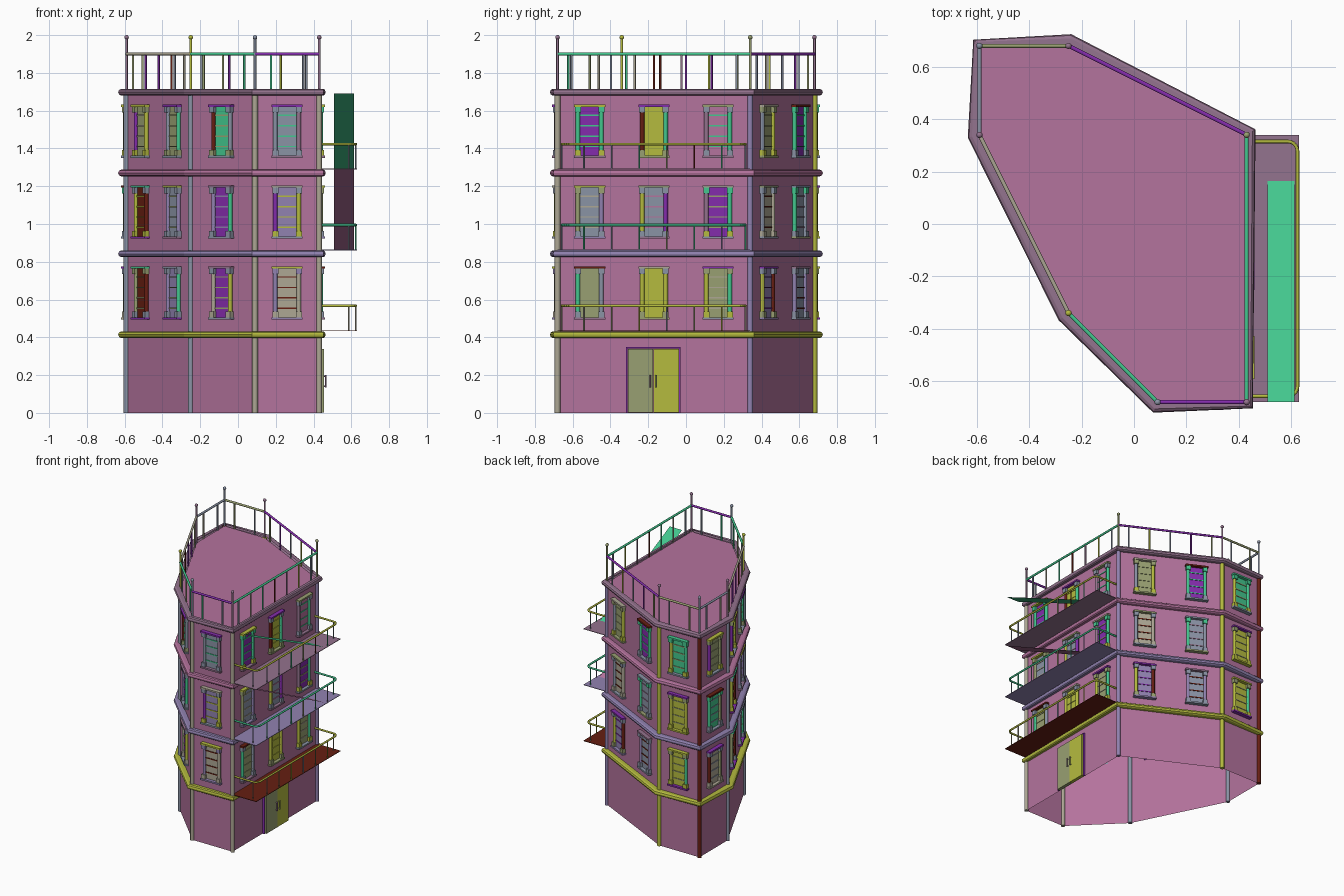
import bpy, bmesh, math
from mathutils import Vector, Matrix

cube = bpy.data.objects.get("Cube")
if cube:
    bpy.data.objects.remove(cube)

# Palette: one letter per colour
PALETTE = {"P": ("wall pink", "B4739D"), "Y": ("olive yellow", "B5BB3F"), "L": ("lavender", "9182B0"),
           "B": ("beige", "ADA794"), "S": ("sage", "99A072"), "G": ("green", "43C78E"),
           "V": ("violet", "842CAC"), "R": ("dark brown", "661E12"), "T": ("slate", "8A93A5"),
           "M": ("mauve", "94738E")}
KEYS = "".join(PALETTE)


def linear(c):
    return c / 12.92 if c <= 0.04045 else ((c + 0.055) / 1.055) ** 2.4


def make_material(name, code):
    rgb = [linear(b / 255) for b in bytes.fromhex(code)]
    mat = bpy.data.materials.new(name)
    mat.use_nodes = True
    mat.diffuse_color = (*rgb, 1)
    mat.node_tree.nodes["Principled BSDF"].inputs["Base Color"].default_value = (*rgb, 1)
    return mat


MATERIALS = [make_material(*v) for v in PALETTE.values()]


class Part:
    """Collects coloured primitives into one named object."""

    def __init__(self, name, frame=None):
        self.name, self.bm, self.frame = name, bmesh.new(), frame or Matrix()

    def paint(self, verts, key):
        for f in {f for v in verts for f in v.link_faces}:
            f.material_index = KEYS.index(key)

    def box(self, centre, size, key):
        m = self.frame @ Matrix.Translation(centre) @ Matrix.Diagonal((*size, 1))
        self.paint(bmesh.ops.create_cube(self.bm, size=1, matrix=m)["verts"], key)

    def rod(self, a, b, r, key, sides=10):
        a, b = self.frame @ Vector(a), self.frame @ Vector(b)
        turn = (b - a).to_track_quat("Z", "Y").to_matrix().to_4x4()
        m = Matrix.Translation((a + b) / 2) @ turn
        self.paint(bmesh.ops.create_cone(self.bm, cap_ends=True, segments=sides, radius1=r, radius2=r,
                                         depth=(b - a).length, matrix=m)["verts"], key)

    def ball(self, p, r, key):
        self.paint(bmesh.ops.create_uvsphere(self.bm, u_segments=12, v_segments=8, radius=r,
                                             matrix=Matrix.Translation(p))["verts"], key)

    def face(self, points, key):
        f = self.bm.faces.new([self.bm.verts.new(p) for p in points])
        f.material_index = KEYS.index(key)

    def finish(self, smooth=True):
        mesh = bpy.data.meshes.new(self.name)
        bmesh.ops.remove_doubles(self.bm, verts=self.bm.verts, dist=1e-5)
        self.bm.to_mesh(mesh)
        self.bm.free()
        for m in MATERIALS:
            mesh.materials.append(m)
        obj = bpy.data.objects.new(self.name, mesh)
        bpy.context.collection.objects.link(obj)
        if smooth:
            obj.select_set(True)
            bpy.context.view_layer.objects.active = obj


bpy.ops.object.select_all(action="DESELECT")

# Footprint, counter-clockwise, starting at the front right corner
CORNERS = [Vector((x, y, 0)) for x, y in [(.43, -.68), (.43, .34), (-.25, .68), (-.59, .68),
                                          (-.59, .34), (-.25, -.34), (.09, -.68)]]
EDGES = [(CORNERS[i], CORNERS[(i + 1) % 7]) for i in range(7)]
NORMALS = [Vector((b.y - a.y, a.x - b.x, 0)).normalized() for a, b in EDGES]
ROOF, STOREY, FIRST = 1.7, .428, .414


def up(p, z):
    return Vector((p.x, p.y, z))


# Walls and roof
walls = Part("walls")
for a, b in EDGES:
    walls.face([a, b, up(b, ROOF), up(a, ROOF)], "P")
walls.face([up(c, ROOF) for c in CORNERS], "P")
walls.finish(smooth=False)

# Corner columns
for i, (c, key) in enumerate(zip(CORNERS, "BLYRTTB")):
    column = Part(f"corner_column_{i + 1}")
    column.rod(c, up(c, ROOF), .015, key, 12)
    column.finish()

# Cornice bands
PROFILE = [(0, -.018), (.03, -.018), (.042, -.012), (.047, 0), (.042, .012), (.03, .018), (0, .018)]
for level, key in enumerate("YLPM"):
    z = FIRST + level * STOREY
    band = Part(f"cornice_{level + 1}")
    for i in range(7):
        j = (i + 1) % 7
        out_i, out_j = (NORMALS[i - 1] + NORMALS[i]) / 2, (NORMALS[i] + NORMALS[j]) / 2
        for (r0, h0), (r1, h1) in zip(PROFILE, PROFILE[1:]):
            band.face([up(CORNERS[i] + out_i * r0, z + h0), up(CORNERS[j] + out_j * r0, z + h0),
                       up(CORNERS[j] + out_j * r1, z + h1), up(CORNERS[i] + out_i * r1, z + h1)], key)
    band.finish(smooth=False)


# Windows: local x along the wall, y outward, z up
def window(name, origin, along, normal, colours):
    pane, slat, head, sill, left, right, top_block, low_block = colours
    frame = Matrix.Translation(origin) @ Matrix((along, normal, (0, 0, 1))).transposed().to_4x4()
    w = Part(name, frame)
    w.box((0, .002, .22), (.11, .008, .27), pane)
    for k in range(4):
        w.box((0, .006, .14 + k * .055), (.1, .008, .007), slat)
    w.box((0, .013, .356), (.165, .034, .012), head)
    w.box((0, .013, .086), (.165, .034, .012), sill)
    for x, jamb in ((-.062, left), (.062, right)):
        w.rod((x, .008, .09), (x, .008, .355), .012, jamb, 8)
        w.box((x, .01, .335), (.032, .03, .03), top_block)
        w.box((x, .01, .107), (.032, .03, .03), low_block)
    w.finish()


# Colours per wall and storey: pane, slat, head, sill, left jamb, right jamb, upper block, lower block
WINDOWS = {
    "right": ["SSRMGTTT YYBSYYTS SBVTYGSY", "TBYLSLST TPSMYVTT VSBTMGGY", "VGYMGGGY YYVSRGTS PGSMMGTT"],
    "back_right": ["LVVLYRTS TRMTLLTT", "BRSTTBTB TMTSGTGT", "SSBSTYSY VGRTGGGT"],
    "back": ["YSYVYGSY", "YSVYYYSY", "GSGTYGGY"],
    "left": ["BTVBRSTB", "GTRTGSGT", "SSYTVSSY"],
    "front_left": ["RSGVSRST LSTVLGTT", "RYGVYRTY TSYMLLTT", "SBYTVYSY SSVTTGTS"],
    "front_diagonal": ["VSMTBYTB", "VLMTLGTT", "GSVTRTTS"],
    "front": ["BRYLLBLB", "LYBTVYTY", "TGVMTMTT"],
}
for (a, b), n, (wall, storeys) in zip(EDGES, NORMALS, WINDOWS.items()):
    for level, row in enumerate(storeys):
        row = row.split()
        for k, colours in enumerate(row):
            spot = up(a.lerp(b, (k + .5) / len(row)), FIRST + level * STOREY)
            window(f"window_{wall}_{level + 1}_{k + 1}", spot, (b - a).normalized(), n, colours)

# Roof railing, with evenly spaced balusters
BALUSTERS = ["TBGRMYT", "TYTVS", "TS", "TB", "SVVRB", "TSG", "GT"]
for (a, b), key, post, bars, wall in zip(EDGES, "GVSTBGV", "MSMTMYT", BALUSTERS, WINDOWS):
    rail = Part(f"roof_railing_{wall}")
    rail.rod(up(a, 1.9), up(b, 1.9), .008, key)
    rail.rod(up(a, ROOF), up(a, 1.985), .007, post)
    rail.ball(up(a, 1.988), .012, post)
    for k, bar in enumerate(bars):
        p = a.lerp(b, (k + .5) / len(bars))
        rail.rod(up(p, ROOF), up(p, 1.9), .006, bar, 8)
    rail.finish()

# Balconies with rounded railings
X0, X1, Y0, Y1, ROUND = .43, .624, -.657, .315, .037
arc = [math.radians(15 * k) for k in range(7)]
path = [(X0, Y0)]
path += [(X1 - ROUND + ROUND * math.sin(t), Y0 + ROUND - ROUND * math.cos(t)) for t in arc]
path += [(X1 - ROUND + ROUND * math.cos(t), Y1 - ROUND + ROUND * math.sin(t)) for t in arc]
path += [(X0, Y1)]
posts = [(X1, -.54 + .146 * k) for k in range(6)] + [(X1 - ROUND, Y0), (X1 - ROUND, Y1)]
for level, (floor_key, rail_key, bars) in enumerate(zip("RLM", "YGY", ["BSYTSYBB", "GTGSGLTG", "TTGSRGTT"])):
    z = FIRST + level * STOREY + .021
    slab = Part(f"balcony_floor_{level + 1}")
    slab.box((.53, -.17, z), (.2, 1.02, .004), floor_key)
    slab.finish(smooth=False)
    rail = Part(f"balcony_railing_{level + 1}")
    for p, q in zip(path, path[1:]):
        rail.rod((*p, z + .132), (*q, z + .132), .007, rail_key, 8)
    for p, bar in zip(posts, bars):
        rail.rod((*p, z), (*p, z + .132), .004, bar, 8)
    rail.finish()

# Sloping escape ramps above the upper two balconies
for name, low, high, key in (("lower_ramp", .865, 1.29, "P"), ("upper_ramp", 1.29, 1.69, "G")):
    ramp = Part(name)
    ramp.face([(.509, -.68, high), (.613, -.68, high), (.613, .17, low), (.509, .17, low)], key)
    ramp.finish(smooth=False)

# Double door in a thin frame, with pull handles
door = Part("double_door")
for side, key, pull in ((-1, "S", "M"), (1, "Y", "S")):
    door.box((.442, -.173 + side * .068, .17), (.026, .134, .338), key)
    y = -.173 + side * .016
    door.rod((.465, y, .135), (.465, y, .2), .004, pull, 8)
    for z in (.14, .195):
        door.rod((.45, y, z), (.465, y, z), .004, pull, 8)
    door.box((.437, -.173 + side * .14, .174), (.016, .008, .348), "V")
door.box((.437, -.173, .344), (.016, .288, .008), "V")
door.finish()

bpy.ops.object.shade_smooth_by_angle(angle=math.radians(46))
